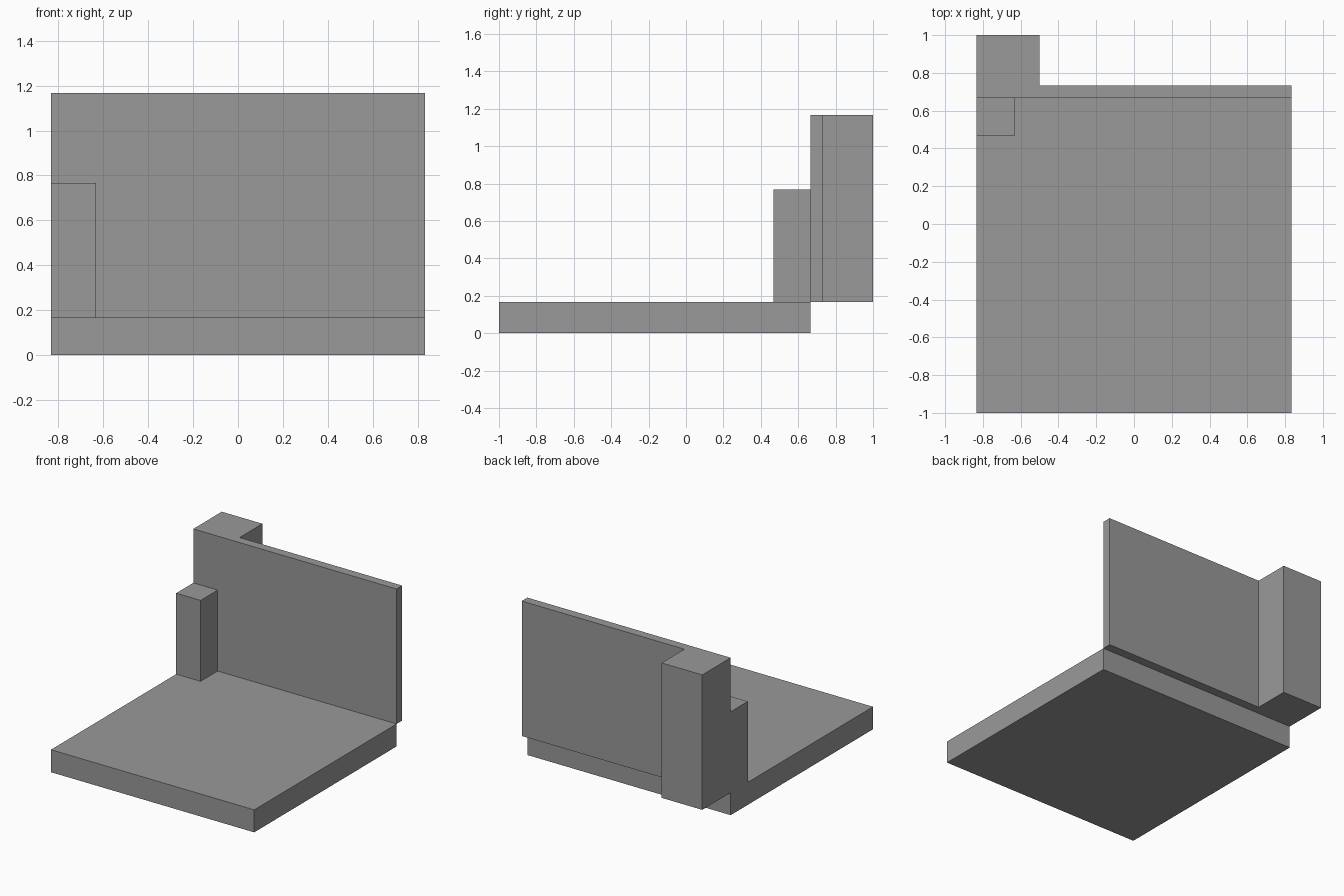
import bpy
import bmesh

cube = bpy.data.objects.get("Cube")
if cube:
    bpy.data.objects.remove(cube, do_unlink=True)

# Single flat grey
grey = bpy.data.materials.new("plain grey")
grey.use_nodes = True
colour = (0.32, 0.32, 0.32, 1)
grey.diffuse_color = colour
grey.node_tree.nodes["Principled BSDF"].inputs["Base Color"].default_value = colour


def extrude_plan(name, plan, bottom, top):
    """Raise a floor-plan outline into a solid."""
    bm = bmesh.new()
    face = bm.faces.new([bm.verts.new((x, y, bottom)) for x, y in plan])
    raised = bmesh.ops.extrude_face_region(bm, geom=[face])["geom"]
    verts = [v for v in raised if isinstance(v, bmesh.types.BMVert)]
    bmesh.ops.translate(bm, verts=verts, vec=(0, 0, top - bottom))
    bmesh.ops.recalc_face_normals(bm, faces=bm.faces)
    mesh = bpy.data.meshes.new(name)
    bm.to_mesh(mesh)
    bm.free()
    mesh.materials.append(grey)
    obj = bpy.data.objects.new(name, mesh)
    bpy.context.collection.objects.link(obj)
    return obj


def rectangle(x0, x1, y0, y1):
    return [(x0, y0), (x1, y0), (x1, y1), (x0, y1)]


side = 0.8333      # half width
back = 0.6667      # rear edge of the base
floor = 0.1667     # top of the base

# Base slab
extrude_plan("base_slab", rectangle(-side, side, -1, back), 0, floor)

# Thin rear wall with a thick column behind its right end
wall_plan = [(-side, back), (side, back), (side, 0.7333),
             (-0.5, 0.7333), (-0.5, 1), (-side, 1)]
extrude_plan("rear_wall_and_column", wall_plan, floor, floor + 1)

# Short post in front of the wall
extrude_plan("short_post", rectangle(-side, -side + 0.2, back - 0.2, back),
             floor, floor + 0.6)
